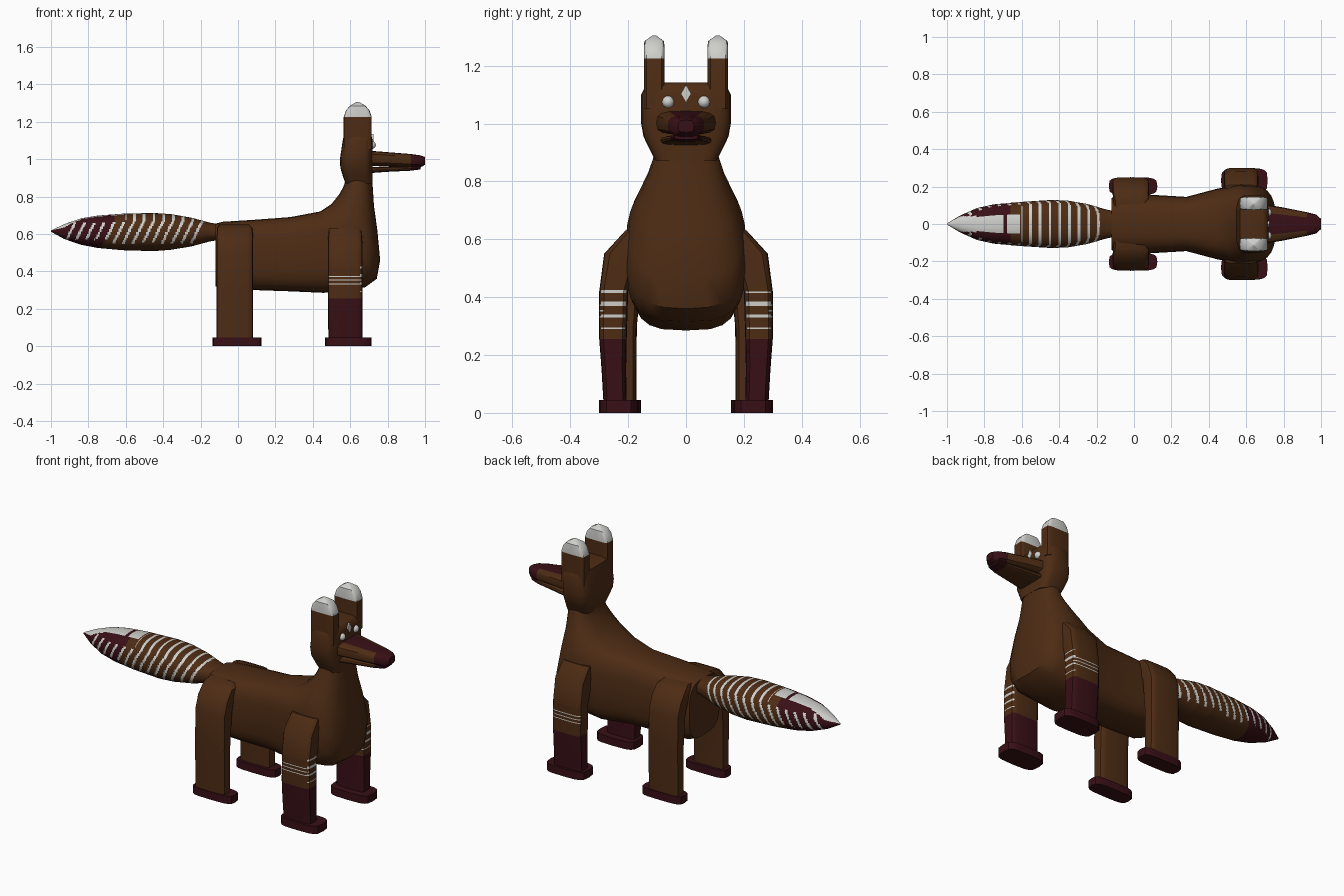
import bpy, bmesh, math
from mathutils import Vector


def material(name, rgb):
    m = bpy.data.materials.new(name)
    m.diffuse_color = (*rgb, 1)
    return m


BROWN, RED, WHITE = 0, 1, 2
MATS = [material("brown fur", (0.075, 0.025, 0.007)),
        material("dark red fur", (0.04, 0.005, 0.008)),
        material("pale markings", (0.62, 0.62, 0.60))]


def finish(name, bm, rule, angle):
    bmesh.ops.recalc_face_normals(bm, faces=bm.faces)
    bm.normal_update()
    for f in bm.faces:
        f.smooth = True
        f.material_index = rule(f.calc_center_median(), f.normal)
    me = bpy.data.meshes.new(name)
    bm.to_mesh(me)
    bm.free()
    for m in MATS:
        me.materials.append(m)
    me.set_sharp_from_angle(angle=math.radians(angle))
    ob = bpy.data.objects.new(name, me)
    bpy.context.collection.objects.link(ob)
    return ob


def spow(v, p):
    return math.copysign(abs(v) ** p, v) if abs(v) > 1e-6 else 0.0


def loft(name, rings, rule=lambda c, n: BROWN, n=16, angle=35):
    """Skin closed superellipse rings: (centre, axis a, axis b, exponent)."""
    bm = bmesh.new()
    loops = []
    for c, a, b, p in rings:
        c, a, b = Vector(c), Vector(a), Vector(b)
        loops.append([bm.verts.new(c + a * spow(math.cos(t), p) + b * spow(math.sin(t), p))
                      for t in (2 * math.pi * i / n for i in range(n))])
    for l0, l1 in zip(loops, loops[1:]):
        for i in range(n):
            j = (i + 1) % n
            bm.faces.new((l0[i], l0[j], l1[j], l1[i]))
    bm.faces.new(loops[0])
    bm.faces.new(loops[-1])
    return finish(name, bm, rule, angle)


def slanted(top, bottom, w, p):
    """Ring from its top and bottom (x, z) points and half width."""
    (x0, z0), (x1, z1) = top, bottom
    return (((x0 + x1) / 2, 0, (z0 + z1) / 2),
            ((x0 - x1) / 2, 0, (z0 - z1) / 2), (0, w, 0), p)


def level(z, x0, x1, y0, y1, p=0.4, s=1):
    """Horizontal ring from its bounds; s mirrors it in y."""
    return (((x0 + x1) / 2, s * (y0 + y1) / 2, z),
            ((x1 - x0) / 2, 0, 0), (0, s * (y1 - y0) / 2, 0), p)


def resample(keys, ts):
    """Linear interpolation of key tuples over their first value."""
    out = []
    for t in ts:
        for k0, k1 in zip(keys, keys[1:]):
            if t <= k1[0] + 1e-9:
                f = (t - k0[0]) / (k1[0] - k0[0])
                out.append(tuple(a + (b - a) * f for a, b in zip(k0, k1)))
                break
    return out


# torso sweeping up into the neck
loft("body_and_neck", [slanted(*r) for r in (
    ((-0.12, 0.655), (-0.12, 0.32), 0.14, 0.6),
    ((-0.08, 0.665), (-0.08, 0.305), 0.15, 0.6),
    ((0.08, 0.675), (0.08, 0.30), 0.157, 0.6),
    ((0.28, 0.69), (0.28, 0.293), 0.145, 0.6),
    ((0.44, 0.72), (0.46, 0.285), 0.19, 0.6),
    ((0.50, 0.76), (0.68, 0.315), 0.21, 0.65),
    ((0.52, 0.785), (0.742, 0.36), 0.208, 0.72),
    ((0.54, 0.81), (0.76, 0.46), 0.198, 0.78),
    ((0.56, 0.845), (0.745, 0.62), 0.165, 0.82),
    ((0.57, 0.87), (0.727, 0.75), 0.135, 0.82),
    ((0.575, 0.91), (0.718, 0.89), 0.108, 0.8))], n=24, angle=40)

# head
loft("head", [level(z, x0, x1, -w, w, 0.5) for z, x0, x1, w in (
    (0.87, 0.575, 0.72, 0.105), (0.91, 0.56, 0.72, 0.125),
    (0.955, 0.547, 0.72, 0.147), (1.0, 0.545, 0.72, 0.155),
    (1.1, 0.56, 0.72, 0.155), (1.13, 0.566, 0.712, 0.14),
    (1.142, 0.59, 0.695, 0.09))], n=24, angle=40)


# muzzle: upper part with dark nose and dark bridge, and lower jaw
def muzzle_rule(c, n):
    return RED if c.x > 0.925 or (n.z > 0.7 and abs(c.y) < 0.035) else BROWN


def muzzle(name, keys):
    loft(name, [slanted((x, z1), (x, z0), w, 0.6) for x, z0, z1, w in keys], muzzle_rule)


muzzle("upper_muzzle", ((0.70, 0.962, 1.045, 0.105), (0.80, 0.962, 1.037, 0.088),
                        (0.925, 0.958, 1.027, 0.063), (0.975, 0.955, 1.02, 0.05),
                        (1.0, 0.97, 1.012, 0.027)))
muzzle("lower_jaw", ((0.70, 0.925, 0.958, 0.09), (0.80, 0.932, 0.96, 0.075),
                     (0.925, 0.938, 0.962, 0.055), (0.975, 0.945, 0.964, 0.04)))

# forehead diamond plate
loft("forehead_diamond", [((x, 0, 1.105), (0, 0, 0.03), (0, 0.017, 0), 1)
                          for x in (0.715, 0.7235)], lambda c, n: WHITE, n=4)


def front_leg_rule(s):
    def rule(c, n):
        if c.z < 0.255:
            return RED
        if n.x > 0.6 and any(abs(c.z - z) < 0.005 for z in (0.2925, 0.3375, 0.3775, 0.4175)):
            return WHITE
        if n.y * s > 0.5 and any(abs(c.z - z) < 0.003 for z in (0.3325, 0.3525, 0.3725)):
            return WHITE
        return BROWN
    return rule


FRONT_LEG = ((0.03, 0.485, 0.665, 0.205, 0.285), (0.15, 0.48, 0.665, 0.207, 0.292),
             (0.255, 0.48, 0.665, 0.205, 0.30), (0.42, 0.48, 0.665, 0.20, 0.30),
             (0.55, 0.48, 0.665, 0.16, 0.283), (0.63, 0.485, 0.66, 0.12, 0.21))
HIND_LEG = ((0.03, -0.115, 0.08, 0.172, 0.245), (0.3, -0.115, 0.08, 0.17, 0.25),
            (0.5, -0.115, 0.08, 0.15, 0.25), (0.575, -0.115, 0.08, 0.12, 0.225),
            (0.63, -0.112, 0.078, 0.10, 0.175), (0.65, -0.10, 0.06, 0.08, 0.13))
LEG_Z = [0.03, 0.15, 0.255] + [0.28 + 0.005 * i for i in range(31)] + [0.55, 0.63]

for s, side in ((1, "left"), (-1, "right")):
    # legs
    loft(f"front_leg_{side}", [level(*k, 0.4, s) for k in resample(FRONT_LEG, LEG_Z)],
         front_leg_rule(s))
    loft(f"hind_leg_{side}", [level(*k, 0.4, s) for k in HIND_LEG])
    # feet
    for part, x0, x1, y0, y1 in (("front", 0.465, 0.715, 0.165, 0.30),
                                 ("hind", -0.135, 0.125, 0.155, 0.25)):
        loft(f"{part}_foot_{side}", [level(z, x0, x1, y0, y1, 0.5, s) for z in (0, 0.045)],
             lambda c, n: RED)
    # ears with pale caps
    loft(f"ear_{side}", [level(z, 0.64 - r, 0.64 + r, 0.11 - w, 0.11 + w, 0.35, s)
                         for z, r, w in ((1.05, 0.075, 0.036), (1.225, 0.075, 0.036),
                                         (1.26, 0.063, 0.036), (1.285, 0.042, 0.034),
                                         (1.305, 0.008, 0.006))],
         lambda c, n: WHITE if c.z > 1.225 else BROWN)
    # eyes
    bm = bmesh.new()
    bmesh.ops.create_uvsphere(bm, u_segments=16, v_segments=10, radius=0.021)
    bmesh.ops.translate(bm, verts=bm.verts, vec=(0.716, s * 0.062, 1.075))
    finish(f"eye_{side}", bm, lambda c, n: WHITE, 60)


# tail: rings along x with slanted stripes, dark end and pale tip
def tail_rule(c, n):
    xs = c.x + 0.5 * max(0, 0.67 - c.z)
    top = n.z > 0.5
    if top and (c.x < -0.7 and abs(c.y) < 0.042 or -0.68 < c.x < -0.61 and abs(c.y) < 0.05):
        return WHITE
    low = 0.55 if xs > -0.65 else 0.57
    k = round((-0.19 - xs) / 0.052)
    if 0 <= k <= 13 and abs(xs + 0.19 + 0.052 * k) < 0.0075 and c.z > low \
            and (xs > -0.6 or c.z < 0.66):
        return WHITE
    return RED if xs < -0.66 else BROWN


TAIL = ((-1.0, 0.612, 0.618, 0.003), (-0.93, 0.573, 0.652, 0.045), (-0.84, 0.542, 0.683, 0.085),
        (-0.75, 0.525, 0.698, 0.105), (-0.62, 0.513, 0.708, 0.117), (-0.45, 0.508, 0.712, 0.128),
        (-0.36, 0.515, 0.706, 0.126), (-0.25, 0.533, 0.687, 0.107), (-0.15, 0.56, 0.66, 0.078),
        (-0.06, 0.575, 0.645, 0.06))
loft("tail", [slanted((x, z1), (x, z0), w, 0.85) for x, z0, z1, w in
              resample(TAIL, [-1 + 0.94 * i / 240 for i in range(241)])],
     tail_rule, n=48, angle=50)
